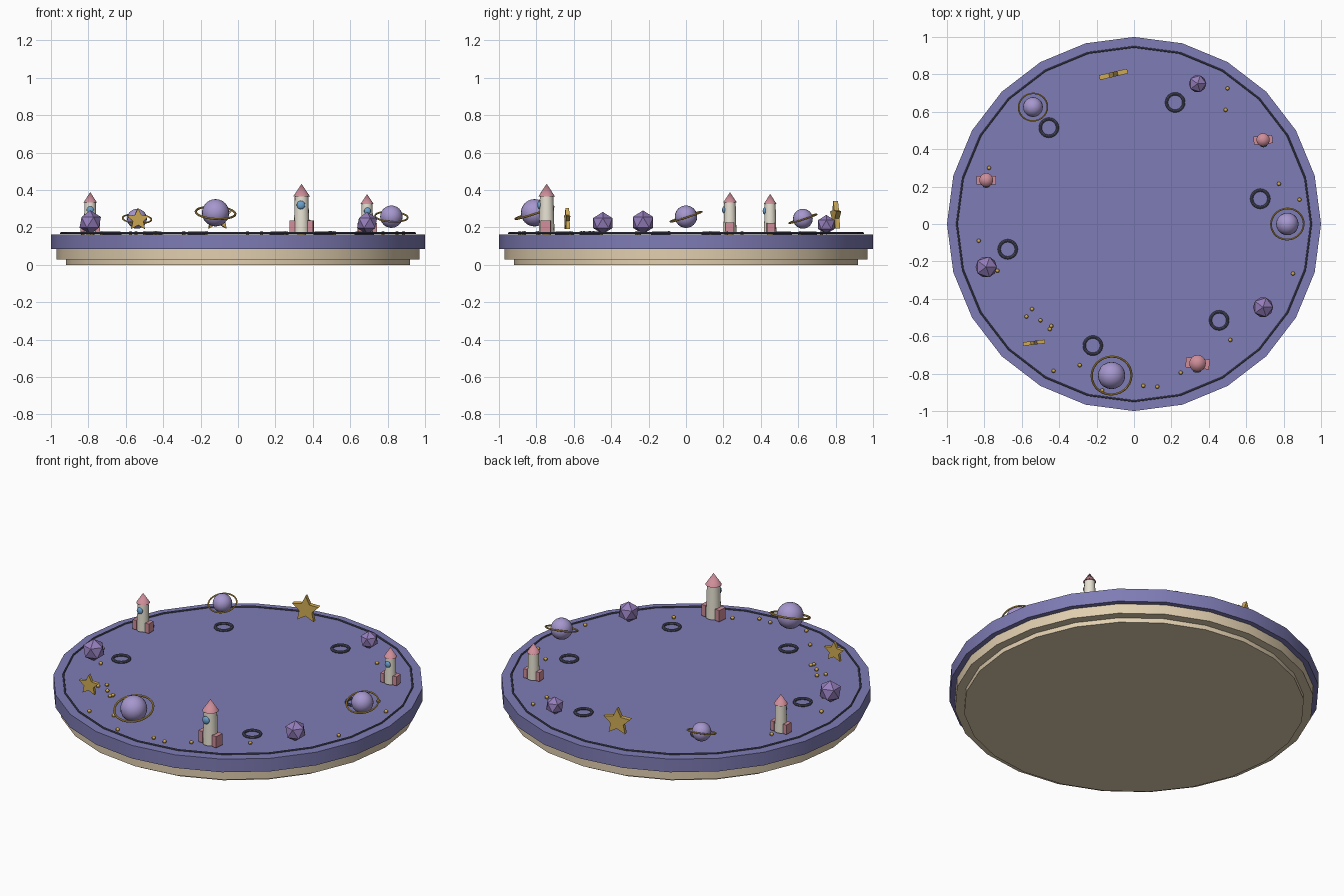
import bpy, bmesh
from math import sin, cos, pi, radians
from mathutils import Matrix

if "Cube" in bpy.data.objects:
    bpy.data.objects.remove(bpy.data.objects["Cube"])

TOP = 0.163  # height of the tray surface


def mat(name, r, g, b):
    m = bpy.data.materials.new(name)
    m.diffuse_color = (r, g, b, 1)
    m.use_nodes = True
    m.node_tree.nodes["Principled BSDF"].inputs["Base Color"].default_value = m.diffuse_color
    return m


purple = mat("purple", 0.21, 0.2, 0.46)
tan = mat("tan", 0.75, 0.62, 0.43)
dark = mat("dark", 0.09, 0.09, 0.15)
lilac = mat("lilac", 0.38, 0.31, 0.62)
gem = mat("gem", 0.3, 0.21, 0.5)
gold = mat("gold", 0.62, 0.4, 0.09)
cream = mat("cream", 0.8, 0.76, 0.65)
pink = mat("pink", 0.62, 0.27, 0.32)
blue = mat("blue", 0.15, 0.36, 0.6)


def finish(name, m, smooth=True):
    o = bpy.context.object
    o.name = name
    o.data.materials.append(m)
    if smooth:
        bpy.ops.object.shade_smooth_by_angle(angle=radians(40))
    return o


def cone(name, m, x, y, z0, z1, r0, r1, n=24):
    bpy.ops.mesh.primitive_cone_add(vertices=n, radius1=r0, radius2=r1, depth=z1 - z0,
                                    location=(x, y, (z0 + z1) / 2))
    return finish(name, m)


def ball(name, m, loc, r, seg=20, rings=12):
    bpy.ops.mesh.primitive_uv_sphere_add(segments=seg, ring_count=rings, radius=r, location=loc)
    return finish(name, m)


def torus(name, m, loc, major, minor, seg=24, rot=(0, 0, 0)):
    bpy.ops.mesh.primitive_torus_add(major_segments=seg, minor_segments=8, major_radius=major,
                                     minor_radius=minor, location=loc, rotation=rot)
    return finish(name, m)


# stepped round base
cone("base_foot", tan, 0, 0, 0, 0.03, 0.92, 0.92)
cone("base_step", tan, 0, 0, 0.027, 0.09, 0.97, 0.97)
cone("top_disc", purple, 0, 0, 0.085, TOP, 1, 1)
torus("rim_line", dark, (0, 0, TOP + 0.006), 0.947, 0.005)

# ringed planets
for x, y, z, r in [(-0.12, -0.81, 0.278, 0.073), (0.82, 0, 0.257, 0.06), (-0.54, 0.625, 0.246, 0.053)]:
    ball("planet", lilac, (x, y, z), r)
    torus("planet_ring", gold, (x, y, z), r * 1.46, r * 0.08, 28, (0.31, 0.06, 0))

# rockets with nose, window and side fins
for x, y, h, a in [(0.34, -0.745, 0.27, -0.1), (0.69, 0.45, 0.215, 0.08), (-0.79, 0.235, 0.225, 0.0)]:
    cone("rocket_body", cream, x, y, TOP + 0.03 * h, TOP + 0.76 * h, 0.155 * h, 0.135 * h, 16)
    cone("rocket_nose", pink, x, y, TOP + 0.75 * h, TOP + h, 0.165 * h, 0, 16)
    cone("rocket_nozzle", gold, x, y, TOP - 0.01, TOP + 0.04 * h, 0.09 * h, 0.08 * h, 12)
    d = 0.14 * h
    w = ball("rocket_window", blue, (x + sin(a) * d, y - cos(a) * d, TOP + 0.58 * h), 0.085 * h, 12, 8)
    w.scale = (1, 0.55, 1)
    for s in (-1, 1):
        bpy.ops.mesh.primitive_cube_add(size=1, location=(x + s * cos(a) * 0.18 * h,
                                        y + s * sin(a) * 0.18 * h, TOP + 0.15 * h), rotation=(0, 0, a))
        o = finish("rocket_fin", pink, False)
        o.scale = (0.11 * h, 0.2 * h, 0.25 * h)

# faceted crystals
for x, y, r in [(0.34, 0.75, 0.052), (0.69, -0.445, 0.06), (-0.79, -0.23, 0.064)]:
    bpy.ops.mesh.primitive_ico_sphere_add(subdivisions=1, radius=r, location=(x, y, TOP + r))
    finish("crystal", gem, False)


# upright five-pointed stars
def star(x, y, z, r, t, a):
    bm = bmesh.new()
    pts = []
    for i in range(10):
        q = r if i % 2 == 0 else r * 0.48
        pts.append(bm.verts.new((q * sin(i * pi / 5), -t / 2, q * cos(i * pi / 5))))
    f = bm.faces.new(pts)
    ext = bmesh.ops.extrude_face_region(bm, geom=[f])
    bmesh.ops.translate(bm, vec=(0, t, 0), verts=[v for v in ext["geom"] if isinstance(v, bmesh.types.BMVert)])
    bmesh.ops.recalc_face_normals(bm, faces=bm.faces)
    me = bpy.data.meshes.new("star")
    bm.to_mesh(me)
    bm.free()
    o = bpy.data.objects.new("star", me)
    bpy.context.collection.objects.link(o)
    o.matrix_world = Matrix.Translation((x, y, z)) @ Matrix.Rotation(a, 4, "Z")
    me.materials.append(gold)


star(-0.11, 0.8, 0.26, 0.081, 0.026, 0.23)
star(-0.535, -0.635, 0.242, 0.062, 0.02, 0.12)

# crater rings, in opposite pairs
for x, y in [(-0.455, 0.515), (0.22, 0.65), (0.675, 0.135)]:
    for s in (-1, 1):
        torus("crater", dark, (s * x, s * y, TOP + 0.006), 0.046, 0.008)

# scattered gold beads
for x, y in [(0.5, 0.725), (0.49, 0.61), (0.775, 0.215), (0.885, 0.13), (0.85, -0.265),
             (0.515, -0.62), (0.25, -0.795), (0.125, -0.87), (0.05, -0.865), (-0.17, -0.89),
             (-0.29, -0.755), (-0.43, -0.785), (-0.45, -0.562), (-0.442, -0.545), (-0.5, -0.515),
             (-0.545, -0.455), (-0.575, -0.495), (-0.73, -0.25), (-0.83, -0.09), (-0.775, 0.3)]:
    ball("bead", gold, (x, y, TOP + 0.007), 0.011, 8, 6)
